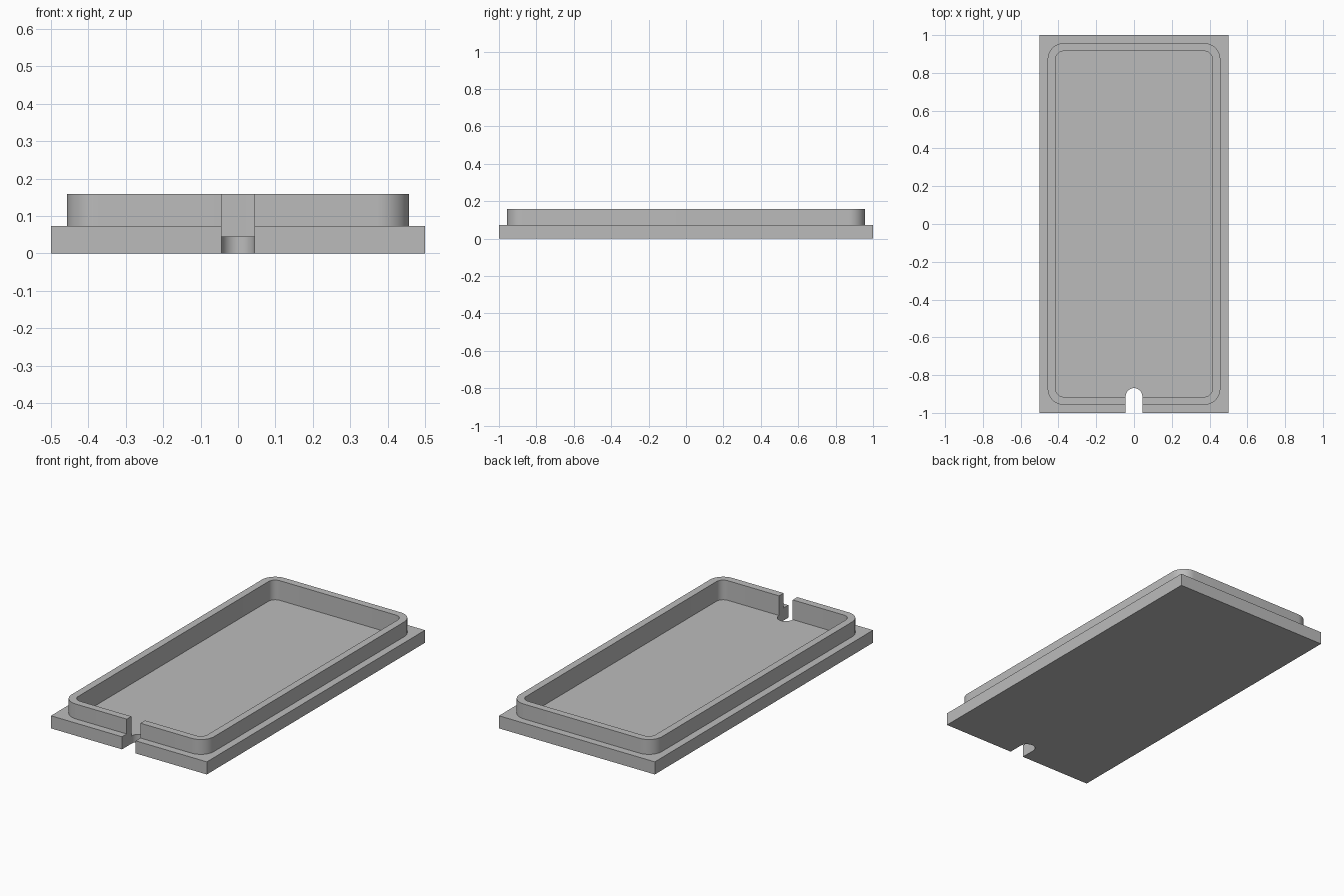
import bpy, bmesh
from math import pi, sin, cos, radians

cube = bpy.data.objects.get("Cube")
if cube:
    bpy.data.objects.remove(cube, do_unlink=True)

grey = bpy.data.materials.new("plain grey")
grey.use_nodes = True
colour = (0.5, 0.5, 0.5, 1)
grey.diffuse_color = colour
grey.node_tree.nodes["Principled BSDF"].inputs["Base Color"].default_value = colour

FLOOR, LEDGE, TOP = 0.045, 0.073, 0.159


def arc(cx, cy, r, start, end, steps):
    return [(cx + r * cos(start + (end - start) * i / steps),
             cy + r * sin(start + (end - start) * i / steps)) for i in range(steps + 1)]


def rounded_rect(hx, hy, r):
    points = []
    for i, (sx, sy) in enumerate([(1, 1), (-1, 1), (-1, -1), (1, -1)]):
        points += arc(sx * (hx - r), sy * (hy - r), r, i * pi / 2, (i + 1) * pi / 2, 12)
    return points


def prism(name, outline, z0, z1):
    bm = bmesh.new()
    face = bm.faces.new([bm.verts.new((x, y, z0)) for x, y in outline])
    result = bmesh.ops.extrude_face_region(bm, geom=[face])
    verts = [v for v in result["geom"] if isinstance(v, bmesh.types.BMVert)]
    bmesh.ops.translate(bm, verts=verts, vec=(0, 0, z1 - z0))
    bmesh.ops.recalc_face_normals(bm, faces=bm.faces)
    mesh = bpy.data.meshes.new(name)
    bm.to_mesh(mesh)
    bm.free()
    mesh.materials.append(grey)
    obj = bpy.data.objects.new(name, mesh)
    bpy.context.collection.objects.link(obj)
    return obj


def combine(target, helper, operation):
    mod = target.modifiers.new(operation.lower(), "BOOLEAN")
    mod.operation, mod.solver, mod.object = operation, "EXACT", helper
    bpy.ops.object.select_all(action="DESELECT")
    bpy.context.view_layer.objects.active = target
    target.select_set(True)
    bpy.ops.object.modifier_apply(modifier=mod.name)
    bpy.data.objects.remove(helper, do_unlink=True)


# Rectangular base slab with a raised rounded lip
tray = prism("lid_tray", [(-0.5, -1), (0.5, -1), (0.5, 1), (-0.5, 1)], 0, LEDGE)
combine(tray, prism("raised_lip", rounded_rect(0.457, 0.957, 0.085), 0.02, TOP), "UNION")

# Hollow inside the lip
combine(tray, prism("pocket", rounded_rect(0.415, 0.915, 0.043), FLOOR, TOP + 0.1), "DIFFERENCE")

# Round-ended cable notch through the front edge
notch = [(-0.044, -1.1), (0.044, -1.1)] + arc(0, -0.913, 0.044, 0, pi, 24)
combine(tray, prism("notch", notch, -0.1, TOP + 0.1), "DIFFERENCE")

bpy.ops.object.shade_smooth_by_angle(angle=radians(30))
